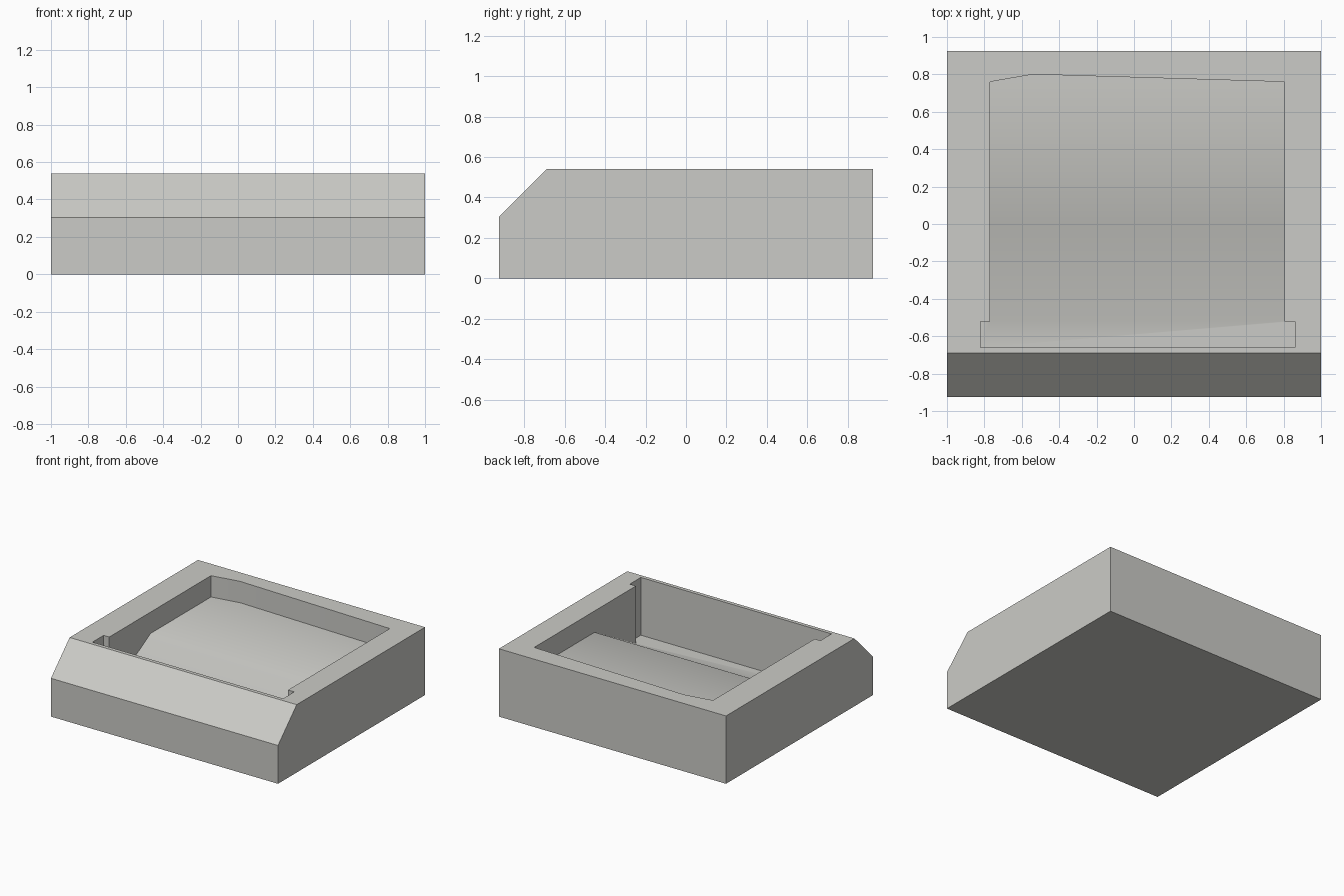
import bpy, bmesh, math

if "Cube" in bpy.data.objects:
    bpy.data.objects.remove(bpy.data.objects["Cube"])

grey = bpy.data.materials.new("warm_grey")
grey.diffuse_color = (0.6, 0.6, 0.57, 1)
grey.use_nodes = True
grey.node_tree.nodes["Principled BSDF"].inputs["Base Color"].default_value = grey.diffuse_color


def make_object(name, bm):
    bmesh.ops.recalc_face_normals(bm, faces=bm.faces[:])
    mesh = bpy.data.meshes.new(name)
    bm.to_mesh(mesh)
    bm.free()
    obj = bpy.data.objects.new(name, mesh)
    bpy.context.collection.objects.link(obj)
    mesh.materials.append(grey)
    return obj


# Outer block: chamfered side profile (y, z) extruded across the width
bm = bmesh.new()
profile = [(-0.925, 0), (0.925, 0), (0.925, 0.54), (-0.69, 0.54), (-0.925, 0.305)]
side = bm.faces.new([bm.verts.new((-1, y, z)) for y, z in profile])
ext = bmesh.ops.extrude_face_region(bm, geom=[side], use_keep_orig=True)
bmesh.ops.translate(bm, vec=(2, 0, 0),
                    verts=[g for g in ext["geom"] if isinstance(g, bmesh.types.BMVert)])
block = make_object("tray_block", bm)

# Recess: level shelf, ramp down, and a wider flat slot at the front
bm = bmesh.new()
L, R, HIGH, LOW = -0.77, 0.805, 0.37, 0.08
points = {}


def vert(x, y, z):
    return points.setdefault((x, y), bm.verts.new((x, y, z)) if (x, y) not in points else None)


floor = [
    [(L, 0.76, HIGH), (-0.54, 0.80, HIGH), (R, 0.76, HIGH), (R, 0, HIGH), (L, 0, HIGH)],
    [(L, 0, HIGH), (R, 0, HIGH), (R, -0.52, LOW), (L, -0.52, LOW)],
    [(-0.82, -0.52, LOW), (L, -0.52, LOW), (R, -0.52, LOW), (0.86, -0.52, LOW),
     (0.86, -0.66, LOW), (-0.82, -0.66, LOW)],
]
faces = [bm.faces.new([vert(*p) for p in f]) for f in floor]
ext = bmesh.ops.extrude_face_region(bm, geom=faces, use_keep_orig=True)
for g in ext["geom"]:
    if isinstance(g, bmesh.types.BMVert):
        g.co.z = 0.8
recess = make_object("recess_cutter", bm)
recess.hide_render = True
recess.hide_viewport = True

# Cut the recess, then smooth the floor while keeping the walls crisp
cut = block.modifiers.new("recess", "BOOLEAN")
cut.object = recess
cut.operation = "DIFFERENCE"
cut.solver = "EXACT"
bpy.context.view_layer.objects.active = block
block.select_set(True)
bpy.ops.object.modifier_apply(modifier=cut.name)
bpy.data.objects.remove(recess)
bpy.ops.object.shade_smooth_by_angle(angle=math.radians(35))
